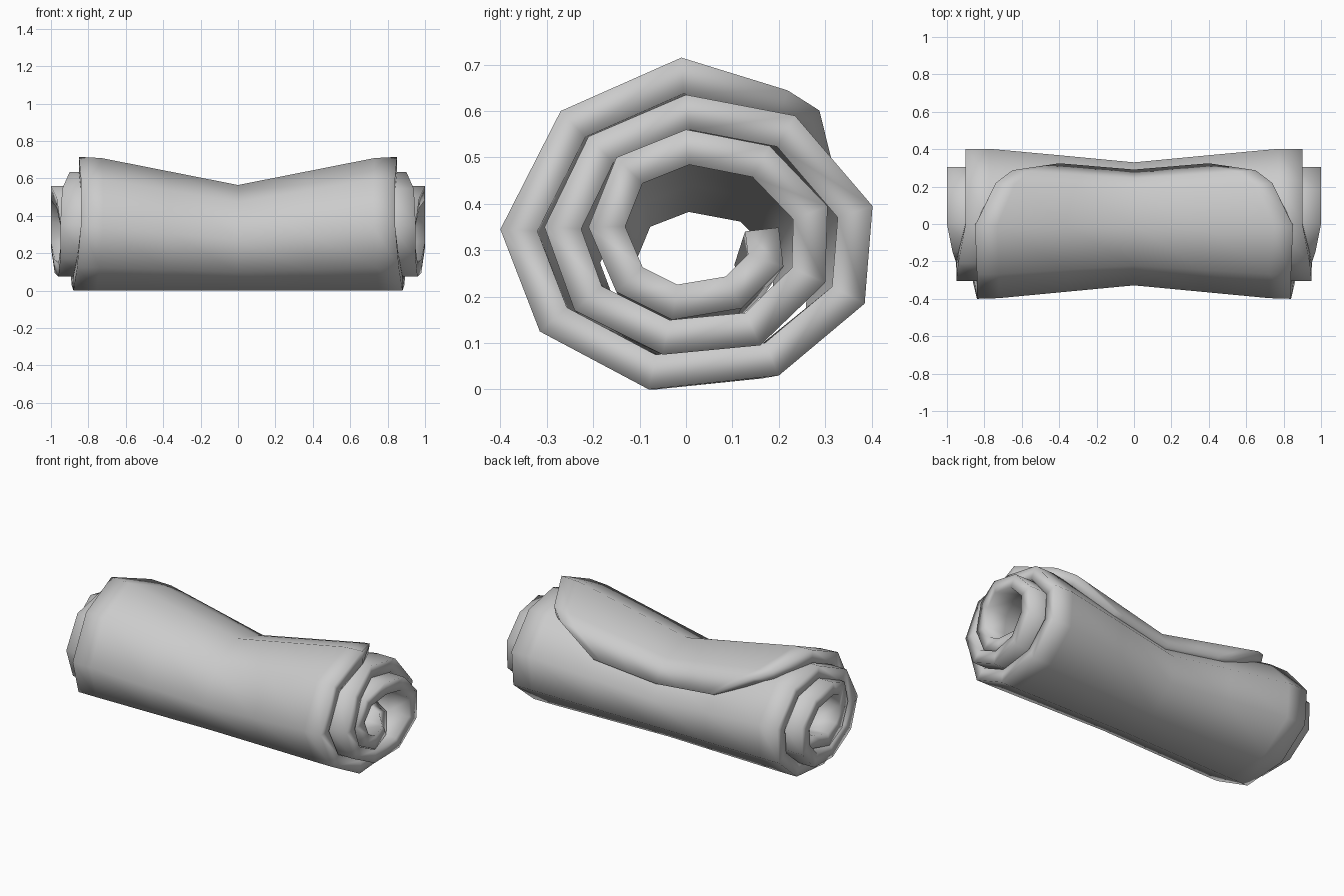
import bpy, bmesh
from mathutils import Vector

cube = bpy.data.objects.get("Cube")
if cube:
    bpy.data.objects.remove(cube, do_unlink=True)

# Outer face of the rolled sheet: y, z, half width, from loose flap to core
spiral = [
    (.355, .50, .40), (.295, .62, .65), (.22, .648, .74),
    (-.01, .715, .85), (-.27, .60, .84), (-.40, .345, .84),
    (-.315, .125, .86), (-.08, 0, .88), (.20, .03, .89),
    (.385, .185, .90), (.402, .395, .90), (.235, .59, .90),
    (0, .635, .90), (-.21, .545, .94), (-.305, .35, .95),
    (-.24, .17, .95), (-.05, .075, .96), (.16, .095, .98),
    (.30, .23, 1), (.305, .395, 1), (.18, .525, 1),
    (0, .56, 1), (-.15, .50, .97), (-.21, .35, .95),
    (-.15, .21, .95), (-.03, .15, .95), (.12, .175, .92),
    (.21, .265, .86), (.20, .35, .75),
]
THICKNESS = .073
half = (.43, .86, 1)
columns = [-f for f in reversed(half)] + [0] + list(half)


def inward(points):
    """Offset a polyline to its left, with mitred corners."""
    result = []
    for i, p in enumerate(points):
        dirs = [(points[j + 1] - points[j]).normalized()
                for j in (i - 1, i) if 0 <= j < len(points) - 1]
        normals = [Vector((-d.y, d.x)) for d in dirs]
        n = sum(normals, Vector((0, 0))).normalized()
        result.append(p + n * THICKNESS / n.dot(normals[0]))
    return result


def cinch(x, p):
    """Pinch the roll at the middle while keeping it on the ground."""
    k = min(abs(x) / .76, 1)
    return x, p.x * (.82 + .18 * k), p.y * (.79 + .21 * k)


outer = [Vector(row[:2]) for row in spiral]
bm = bmesh.new()
sheets = []
for path in (outer, inward(outer)):
    sheets.append([[bm.verts.new(cinch(f * row[2], p)) for f in columns]
                   for p, row in zip(path, spiral)])
top, under = sheets

# Both faces of the sheet
rows, cols = len(spiral), len(columns)
for grid in sheets:
    for i in range(rows - 1):
        for j in range(cols - 1):
            bm.faces.new((grid[i][j], grid[i + 1][j],
                          grid[i + 1][j + 1], grid[i][j + 1]))

# Rim around the sheet
for j in (0, -1):
    for i in range(rows - 1):
        bm.faces.new((top[i][j], top[i + 1][j], under[i + 1][j], under[i][j]))
for i in (0, -1):
    for j in range(cols - 1):
        bm.faces.new((top[i][j], top[i][j + 1], under[i][j + 1], under[i][j]))

bmesh.ops.recalc_face_normals(bm, faces=bm.faces)
for face in bm.faces:
    face.smooth = True
mesh = bpy.data.meshes.new("rolled_sheet")
bm.to_mesh(mesh)
bm.free()

# Plain grey cloth
grey = bpy.data.materials.new("soft_grey")
grey.use_nodes = True
grey.diffuse_color = (.6, .6, .6, 1)
grey.node_tree.nodes["Principled BSDF"].inputs["Base Color"].default_value = grey.diffuse_color
mesh.materials.append(grey)
roll = bpy.data.objects.new("rolled_sheet", mesh)
bpy.context.collection.objects.link(roll)
